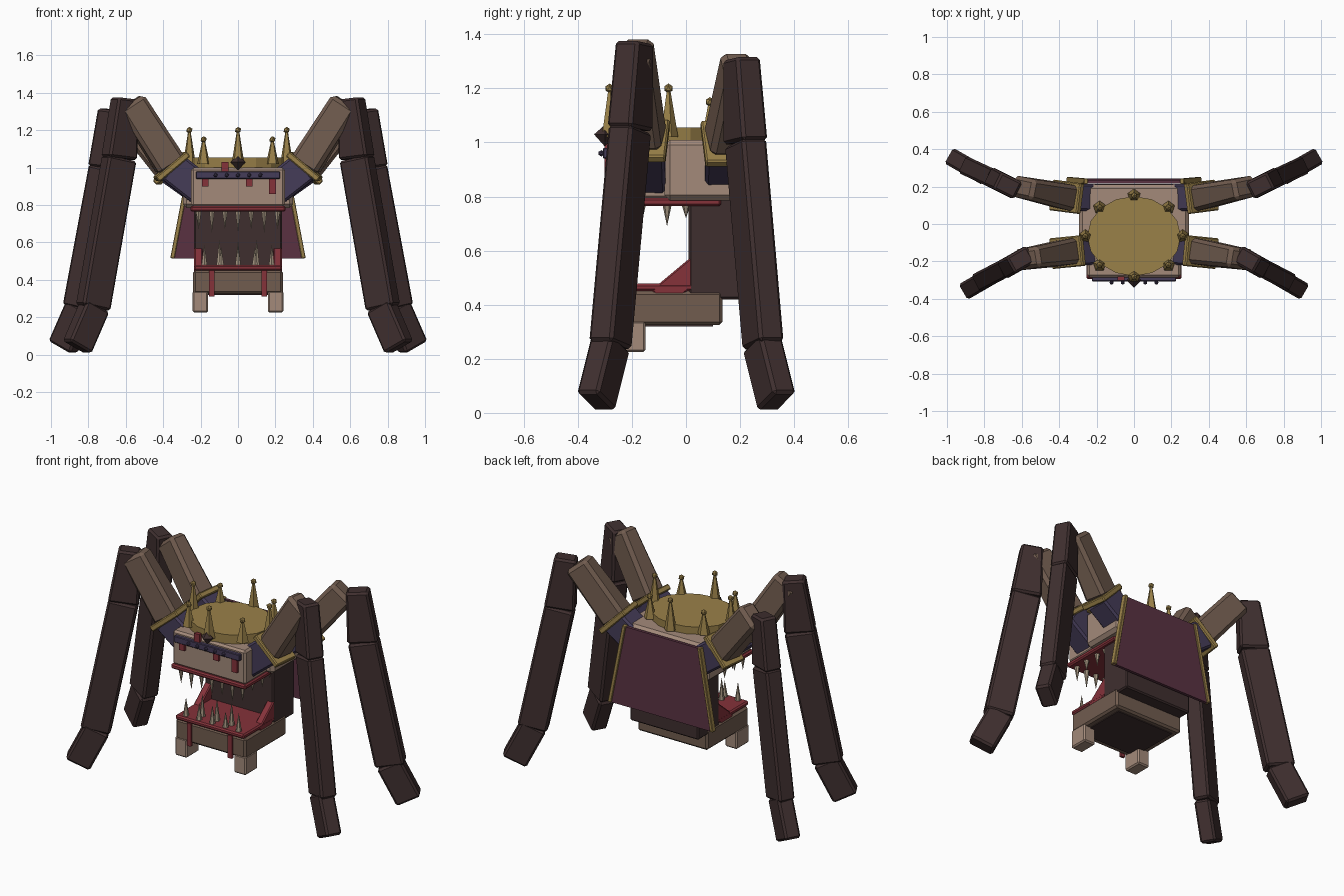
import bpy, bmesh, math
from mathutils import Vector, Matrix

if "Cube" in bpy.data.objects:
    bpy.data.objects.remove(bpy.data.objects["Cube"], do_unlink=True)


def material(name, hexcode):
    """Flat material from an sRGB hex code."""
    rgb = [int(hexcode[i:i + 2], 16) / 255 for i in (0, 2, 4)]
    lin = [c / 12.92 if c < 0.04 else ((c + 0.055) / 1.055) ** 2.4 for c in rgb]
    m = bpy.data.materials.new(name)
    m.use_nodes = True
    m.diffuse_color = (*lin, 1)
    m.node_tree.nodes["Principled BSDF"].inputs["Base Color"].default_value = (*lin, 1)
    return m


DARK = material("dark bark", "3f2f2f")
BROWN = material("brown wood", "715c4f")
TAN = material("pale wood", "a38a7a")
GOLD = material("old gold", "9a8149")
MAROON = material("maroon cloth", "5a3242")
BLUE = material("indigo cloth", "453c58")
RED = material("red gum", "85323a")
BONE = material("bone", "a3937f")


def finish(name, bm, mat, bevel=0.0):
    mesh = bpy.data.meshes.new(name)
    bm.to_mesh(mesh)
    bm.free()
    obj = bpy.data.objects.new(name, mesh)
    bpy.context.collection.objects.link(obj)
    mesh.materials.append(mat)
    if bevel:
        mod = obj.modifiers.new("bevel", "BEVEL")
        mod.width, mod.segments = bevel, 1
    return obj


def box(name, xr, yr, zr, mat, bevel=0.008):
    """Box from its x, y and z ranges."""
    bm = bmesh.new()
    bmesh.ops.create_cube(bm, size=1)
    for v in bm.verts:
        v.co = [r[0] + (c + 0.5) * (r[1] - r[0]) for c, r in zip(v.co, (xr, yr, zr))]
    return finish(name, bm, mat, bevel)


def beam(name, a, b, width, depth, mat, taper=(1, 1), bevel=0.012):
    """Bevelled beam from a to b; the taper scales the end at b."""
    a, b = Vector(a), Vector(b)
    z = (b - a).normalized()
    x = z.cross(Vector((0, 0, 1))).normalized()
    y = z.cross(x)
    bm = bmesh.new()
    bmesh.ops.create_cube(bm, size=1)
    for v in bm.verts:
        tx, ty = taper if v.co.z > 0 else (1, 1)
        v.co = ((a + b) / 2 + x * v.co.x * width * tx + y * v.co.y * depth * ty
                + z * v.co.z * (b - a).length)
    return finish(name, bm, mat, bevel)


def cone(name, base, height, radius, mat, sides=6, tip=0.0):
    """Spike standing on base; a negative height hangs down."""
    bm = bmesh.new()
    bmesh.ops.create_cone(bm, cap_ends=True, segments=sides, radius1=radius,
                          radius2=tip, depth=abs(height))
    rot = Matrix.Rotation(math.pi if height < 0 else 0, 4, "X")
    bm.transform(Matrix.Translation(Vector(base) + Vector((0, 0, height / 2))) @ rot)
    return finish(name, bm, mat)


def ball(name, centre, radius, mat, subdivisions=1):
    bm = bmesh.new()
    bmesh.ops.create_icosphere(bm, subdivisions=subdivisions, radius=radius)
    bm.transform(Matrix.Translation(centre))
    return finish(name, bm, mat)


# Legs: sleeve, cuff, thigh, tapered knee, shin and foot
LEGS = {
    "front": dict(root=(0.17, -0.145, 0.86), cuff=(0.355, -0.15, 1.005),
                  knee=(0.575, -0.185, 1.35), top=(0.605, -0.19, 1.37),
                  mid=(0.635, -0.207, 1.05), ankle=(0.775, -0.28, 0.25),
                  heel=(0.765, -0.278, 0.26), toe=(0.86, -0.333, 0.04)),
    "back": dict(root=(0.17, 0.14, 0.86), cuff=(0.36, 0.145, 0.995),
                 knee=(0.60, 0.195, 1.29), top=(0.675, 0.205, 1.31),
                 mid=(0.705, 0.22, 1.0), ankle=(0.845, 0.285, 0.25),
                 heel=(0.84, 0.28, 0.26), toe=(0.936, 0.335, 0.04)),
}
for end, joints in LEGS.items():
    for side, s in (("left", 1), ("right", -1)):
        p = {k: Vector((s * v[0], v[1], v[2])) for k, v in joints.items()}
        tag = f"{end}_{side}_"
        lean = (p["knee"] - p["root"]).normalized()
        beam(tag + "sleeve", p["root"], p["cuff"], 0.145, 0.17, BLUE)
        beam(tag + "cuff", p["cuff"] - lean * 0.017, p["cuff"] + lean * 0.017,
             0.165, 0.215, GOLD, bevel=0.006)
        beam(tag + "thigh", p["cuff"], p["knee"], 0.14, 0.165, BROWN, (0.8, 0.95), 0.02)
        beam(tag + "upper_shin", p["mid"], p["top"], 0.105, 0.175, DARK, (0.95, 0.72))
        beam(tag + "lower_shin", p["mid"], p["ankle"], 0.1, 0.17, DARK)
        beam(tag + "foot", p["heel"], p["toe"], 0.095, 0.15, DARK)

# Head with upper lip
box("head", (-0.295, 0.295), (-0.08, 0.21), (0.785, 1.01), TAN, 0.02)
box("muzzle", (-0.25, 0.25), (-0.285, -0.05), (0.79, 1.0), TAN, 0.012)
box("upper_lip", (-0.255, 0.255), (-0.295, 0.13), (0.765, 0.795), RED)

# Headband with studs, gem and hanging ribbons
box("headband", (-0.225, 0.225), (-0.307, -0.28), (0.94, 0.98), BLUE, 0.004)
for i in range(5):
    ball("headband_stud", (-0.12 + i * 0.06, -0.313, 0.96), 0.012, BLUE)
for x, low, high in ((-0.175, 0.9, 0.945), (0.06, 0.9, 0.945), (0.185, 0.86, 0.945),
                     (-0.07, 0.975, 1.03)):
    box("ribbon", (x - 0.018, x + 0.018), (-0.302, -0.28), (low, high), RED, 0)
cone("gem_top", (0, -0.3, 1.03), 0.035, 0.04, DARK, 4)
cone("gem_bottom", (0, -0.3, 1.03), -0.045, 0.04, DARK, 4)

# Crown plate with a ring of alternating spikes
CY = -0.065
bm = bmesh.new()
bmesh.ops.create_cone(bm, cap_ends=True, segments=16, radius1=1, radius2=1, depth=1)
bm.transform(Matrix.Translation((0, CY, 1.02)) @ Matrix.Diagonal((0.25, 0.213, 0.07, 1)))
finish("crown_plate", bm, GOLD)
for i in range(8):
    a = i * math.pi / 4
    x, y = 0.26 * math.cos(a), CY + 0.217 * math.sin(a)
    h = 0.13 if i % 2 else 0.18
    cone("crown_spike", (x, y, 1.02), h, 0.036, GOLD, 5, 0.006)
    ball("crown_bead", (x, y, 1.02 + h), 0.018, GOLD)

# Throat and lower jaw
box("throat", (-0.235, 0.235), (0.01, 0.215), (0.42, 0.8), DARK)
box("jaw", (-0.24, 0.24), (-0.27, 0.135), (0.325, 0.45), BROWN, 0.012)
box("jaw_underside", (-0.2, 0.2), (-0.23, 0.1), (0.32, 0.328), DARK, 0)
box("lower_lip", (-0.235, 0.235), (-0.28, 0.03), (0.45, 0.478), RED)
for s in (-1, 1):
    beam("jaw_hinge", (s * 0.212, -0.1, 0.42), (s * 0.212, 0.085, 0.574), 0.045, 0.088, RED,
         bevel=0.006)
    box("jaw_foot", sorted((s * 0.16, s * 0.242)), (-0.272, -0.15), (0.225, 0.34), TAN)
    box("jaw_ribbon", (s * 0.14 - 0.014, s * 0.14 + 0.014), (-0.28, -0.265),
        (0.31, 0.45), RED, 0)

# Teeth: rows along the front and sides
for i in range(7):
    x = -0.21 + i * 0.07
    cone("upper_tooth", (x, -0.255, 0.77), -0.12 if i % 2 else -0.1, 0.017, BONE)
for i in range(5):
    cone("lower_tooth", (-0.18 + i * 0.09, -0.25, 0.475), 0.1 if i % 2 else 0.115, 0.018, BONE)
for i in range(3):
    cone("inner_tooth", (-0.1 + i * 0.1, -0.205, 0.475), 0.14, 0.018, BONE)
for s in (-1, 1):
    for y, h in ((-0.165, -0.07), (-0.07, -0.08), (0.0, -0.05)):
        cone("side_tooth", (s * 0.215, y, 0.77), h, 0.017, BONE)

# Flared cape with gold edging
bm = bmesh.new()
bmesh.ops.create_cube(bm, size=1)
for v in bm.verts:
    low = v.co.z < 0
    v.co = (math.copysign(0.355 if low else 0.26, v.co.x),
            (0.235 if low else 0.225) + v.co.y * 0.018, 0.515 if low else 1.0)
finish("cape", bm, MAROON)
for s in (-1, 1):
    beam("cape_edging", (s * 0.35, 0.237, 0.515), (s * 0.257, 0.229, 1.005), 0.03, 0.022,
         GOLD, bevel=0.003)
